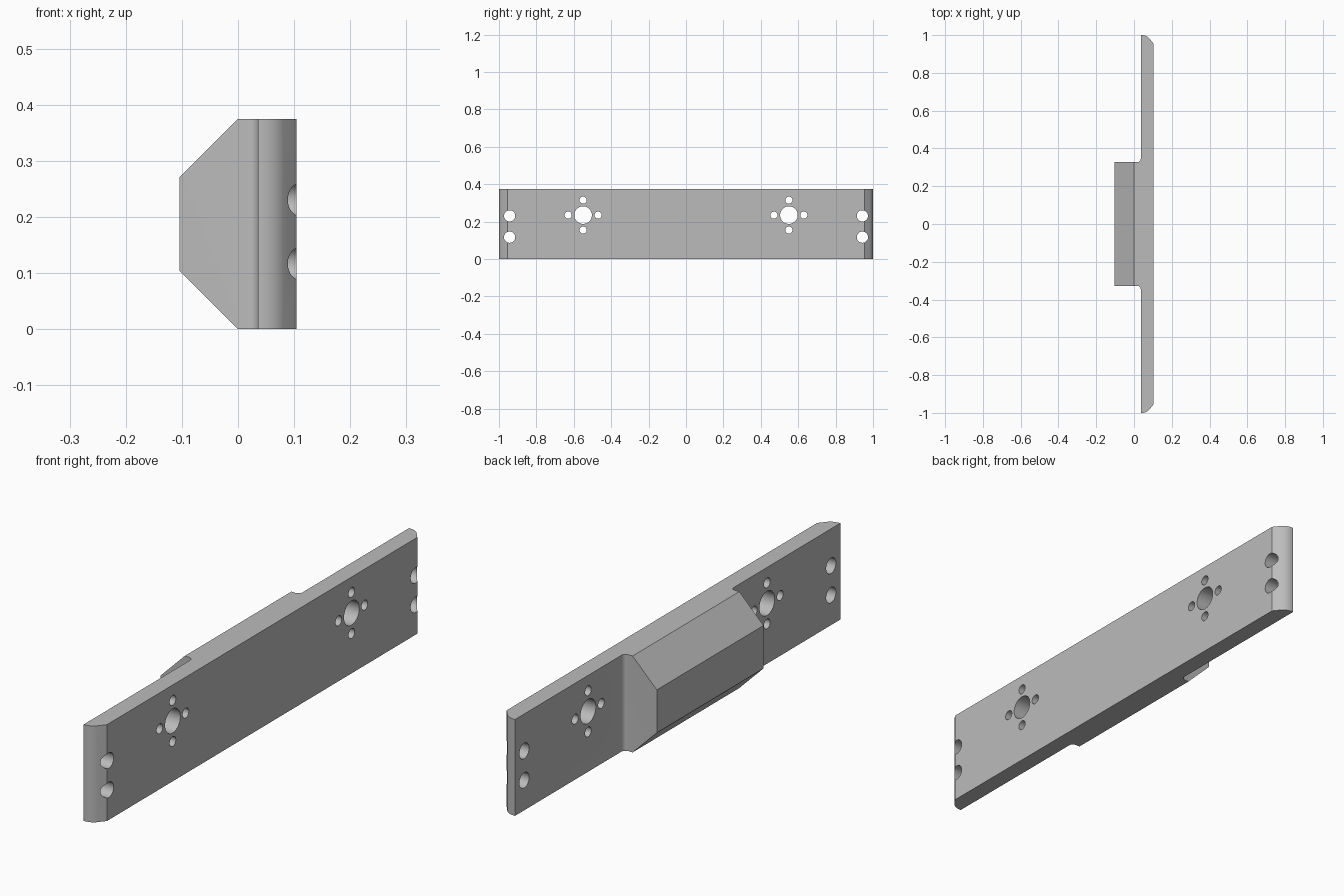
import bpy, bmesh, math

if "Cube" in bpy.data.objects:
    bpy.data.objects.remove(bpy.data.objects["Cube"])

HEIGHT, BACK, FRONT = 0.375, 0.036, 0.104
HOLE_Y, HOLE_Z = 0.55, 0.235

gray = bpy.data.materials.new("gray metal")
gray.use_nodes = True
gray.diffuse_color = (0.5, 0.5, 0.5, 1)
gray.node_tree.nodes["Principled BSDF"].inputs["Base Color"].default_value = (0.5, 0.5, 0.5, 1)


def prism(name, outline, direction):
    """Extrude a closed planar outline along a direction."""
    bm = bmesh.new()
    face = bm.faces.new([bm.verts.new(p) for p in outline])
    grown = bmesh.ops.extrude_face_region(bm, geom=[face])["geom"]
    bmesh.ops.translate(bm, vec=direction, verts=[v for v in grown if isinstance(v, bmesh.types.BMVert)])
    bmesh.ops.recalc_face_normals(bm, faces=bm.faces)
    mesh = bpy.data.meshes.new(name)
    bm.to_mesh(mesh)
    bm.free()
    obj = bpy.data.objects.new(name, mesh)
    bpy.context.collection.objects.link(obj)
    mesh.materials.append(gray)
    return obj


def cut(target, cutter, operation):
    cutter.hide_render = True
    mod = target.modifiers.new(operation.lower(), "BOOLEAN")
    mod.operation, mod.object, mod.solver = operation, cutter, "EXACT"
    bpy.ops.object.select_all(action="DESELECT")
    target.select_set(True)
    bpy.context.view_layer.objects.active = target
    bpy.ops.object.modifier_apply(modifier=mod.name)
    bpy.data.objects.remove(cutter)


def hole(y, z, r):
    ring = [(-0.01, y + r * math.cos(a), z + r * math.sin(a))
            for a in (i * math.tau / 40 for i in range(40))]
    return prism("hole_cutter", ring, (0.2, 0, 0))


# Plan outline: slim plate with rounded, bevelled ends and a filleted rear block
half = [(FRONT, 0.954)]
bend, radius = (BACK + 0.005, 0.945), 0.055
for i in range(9):
    a = math.radians(45 + i * 45 / 8)
    half.append((bend[0] + radius * math.cos(a), bend[1] + radius * math.sin(a)))
half.append((BACK, 1.0))
fillet = 0.018
for i in range(9):
    a = i * math.pi / 16
    half.append((BACK - fillet + fillet * math.cos(a), 0.328 + fillet - fillet * math.sin(a)))
half.append((-0.104, 0.328))
outline = half + [(x, -y) for x, y in reversed(half)]
bracket = prism("mounting_plate", [(x, y, 0) for x, y in outline], (0, 0, HEIGHT))

# Bevel the top and bottom of the rear block
for edge, apex in ((0, 0), (HEIGHT, HEIGHT)):
    s = 1 if edge == 0 else -1
    wedge = [(0, -0.5, edge), (-0.204, -0.5, edge + s * 0.204),
             (-0.204, -0.5, edge - s * 0.1), (0, -0.5, edge - s * 0.1)]
    cut(bracket, prism("bevel_cutter", wedge, (0, 1, 0)), "DIFFERENCE")

# Bolt patterns and paired end holes
for side in (-1, 1):
    cut(bracket, hole(side * HOLE_Y, HOLE_Z, 0.047), "DIFFERENCE")
    for dy, dz in ((0.08, 0), (-0.08, 0), (0, 0.08), (0, -0.08)):
        cut(bracket, hole(side * HOLE_Y + dy, HOLE_Z + dz, 0.019), "DIFFERENCE")
    for z in (0.117, 0.231):
        cut(bracket, hole(side * 0.943, z, 0.03), "DIFFERENCE")

bpy.ops.object.shade_smooth_by_angle(angle=math.radians(30))
